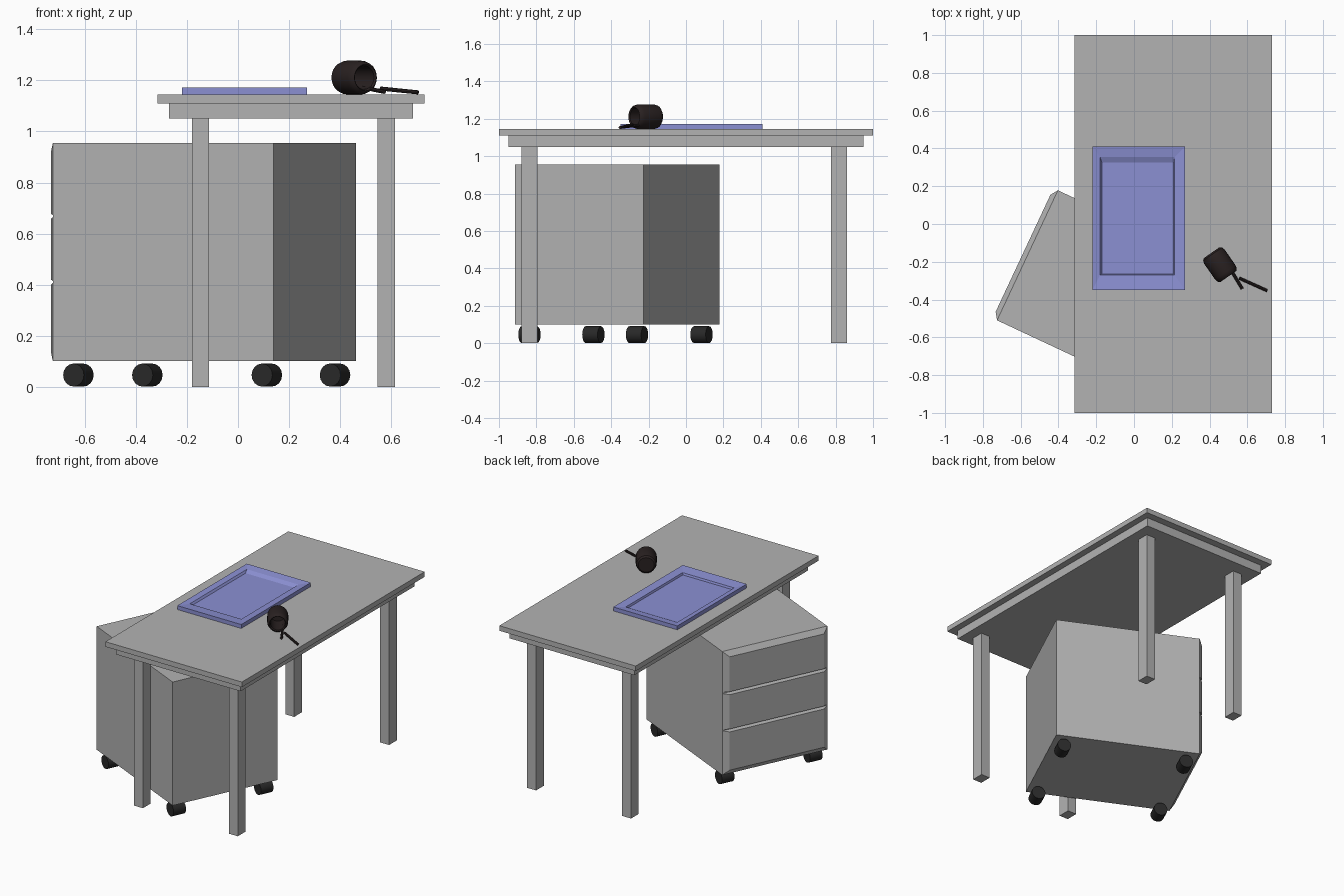
import bpy, bmesh, math
from mathutils import Vector, Matrix

if "Cube" in bpy.data.objects:
    bpy.data.objects.remove(bpy.data.objects["Cube"])


def material(name, rgb):
    m = bpy.data.materials.new(name)
    m.diffuse_color = (*rgb, 1)
    m.use_nodes = True
    m.node_tree.nodes["Principled BSDF"].inputs["Base Color"].default_value = m.diffuse_color
    return m


GREY = material("grey", (0.45, 0.45, 0.45))
BLUE = material("periwinkle", (0.26, 0.28, 0.65))
BLACK = material("black", (0.022, 0.022, 0.022))
BROWN = material("dark brown", (0.022, 0.015, 0.015))


def finish(name, bm, mat, matrix=None, smooth=False):
    bmesh.ops.recalc_face_normals(bm, faces=bm.faces)
    me = bpy.data.meshes.new(name)
    bm.to_mesh(me)
    bm.free()
    me.materials.append(mat)
    ob = bpy.data.objects.new(name, me)
    bpy.context.collection.objects.link(ob)
    if matrix:
        ob.matrix_world = matrix
    if smooth:
        bpy.context.view_layer.objects.active = ob
        bpy.ops.object.select_all(action='DESELECT')
        ob.select_set(True)
        bpy.ops.object.shade_smooth_by_angle(angle=math.radians(35))
    return ob


def loft(name, rings, mat, matrix=None, smooth=False):
    """Join successive closed point rings and cap both ends."""
    bm = bmesh.new()
    vs = [[bm.verts.new(p) for p in r] for r in rings]
    n = len(rings[0])
    for a, b in zip(vs, vs[1:]):
        for i in range(n):
            bm.faces.new((a[i], a[(i + 1) % n], b[(i + 1) % n], b[i]))
    bm.faces.new(vs[0])
    bm.faces.new(vs[-1])
    return finish(name, bm, mat, matrix, smooth)


def rect(x0, x1, y0, y1, z):
    return [(x0, y0, z), (x1, y0, z), (x1, y1, z), (x0, y1, z)]


def box(name, x0, x1, y0, y1, z0, z1, mat, matrix=None):
    return loft(name, [rect(x0, x1, y0, y1, z0), rect(x0, x1, y0, y1, z1)], mat, matrix)


def lathe(name, profile, mat, n, centre, axis, smooth=True):
    """Profile of (radius, height) turned round an axis."""
    rings = [[(r * math.cos(2 * math.pi * i / n), r * math.sin(2 * math.pi * i / n), h)
              for i in range(n)] for r, h in profile]
    rot = Vector(axis).to_track_quat('Z', 'Y').to_matrix().to_4x4()
    return loft(name, rings, mat, Matrix.Translation(centre) @ rot, smooth)


# Table
box("table_top", -0.315, 0.73, -1, 1, 1.11, 1.145, GREY)
box("table_apron", -0.27, 0.685, -0.95, 0.95, 1.05, 1.11, GREY)
for i, x in enumerate((-0.147, 0.58)):
    for j, y in enumerate((-0.837, 0.818)):
        box(f"table_leg_{i}{j}", x - 0.034, x + 0.034, y - 0.042, y + 0.042, 0, 1.05, GREY)

# Cabinet: local x runs from drawer side to back, local y across the drawers
ang = math.atan2(-0.405, 0.865)
frame = Matrix.Translation((-0.725, -0.51, 0)) @ Matrix.Rotation(ang, 4, 'Z')
L, W = 0.955, 0.76
box("cabinet_body", 0, L, 0, W, 0.1, 0.955, GREY, frame)

# Three bevelled drawer fronts; wide bevel on the outside, narrow at the seams
levels = [0.1, 0.41, 0.668, 0.955]
for k in range(3):
    z0 = levels[k] + (0.004 if k else 0)
    z1 = levels[k + 1] - (0.004 if k < 2 else 0)
    b0 = 0.006 if k else 0.035
    b1 = 0.006 if k < 2 else 0.035
    base = [(0, 0, z0), (0, W, z0), (0, W, z1), (0, 0, z1)]
    s, d = 0.038, -0.026
    face = [(d, s, z0 + b0), (d, W - s, z0 + b0), (d, W - s, z1 - b1), (d, s, z1 - b1)]
    loft(f"drawer_front_{k}", [base, face], GREY, frame)

# Castors
across = (-math.sin(ang), math.cos(ang), 0)
for i, (x, y) in enumerate(((-0.625, -0.495), (0.113, -0.837), (0.38, -0.262), (-0.355, 0.083))):
    lathe(f"castor_{i}", [(0.045, -0.045), (0.045, 0.045)], BLACK, 16, (x, y, 0.046), across)

# Desk tray with sloping rim
loft("desk_tray", [rect(-0.22, 0.27, -0.35, 0.41, 1.145),
                   rect(-0.22, 0.27, -0.35, 0.41, 1.172),
                   rect(-0.18, 0.215, -0.27, 0.355, 1.165),
                   rect(-0.17, 0.21, -0.265, 0.325, 1.152)], BLUE)

# Pen pot lying on its side
lathe("pen_pot", [(0.05, -0.077), (0.061, -0.068), (0.066, -0.05), (0.066, 0.05),
                  (0.061, 0.068), (0.052, 0.077), (0.046, 0.07), (0.046, -0.06)],
      BROWN, 24, (0.455, -0.215, 1.211), (0.57, -0.82, 0))

# Pens spilled on the table
for i, (a, b) in enumerate((((0.49, -0.205, 1.172), (0.573, -0.343, 1.155)),
                            ((0.558, -0.287, 1.168), (0.705, -0.353, 1.153)))):
    a, b = Vector(a), Vector(b)
    h = (b - a).length / 2
    lathe(f"pen_{i}", [(0.008, -h), (0.008, h)], BROWN, 8, (a + b) / 2, b - a)
